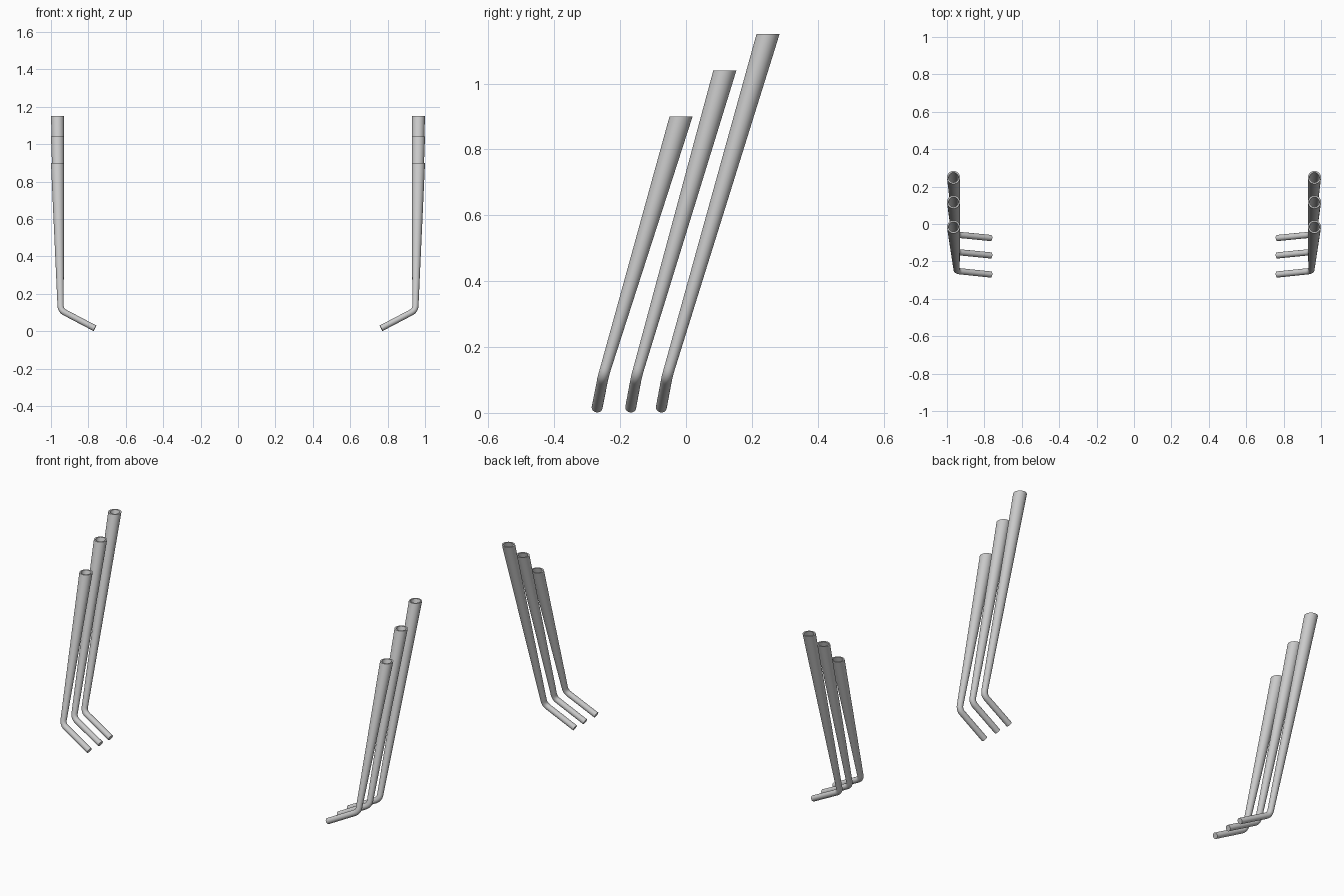
import bpy, bmesh, math
from mathutils import Vector

if "Cube" in bpy.data.objects:
    bpy.data.objects.remove(bpy.data.objects["Cube"])

SIDES = 32
R_LOW, R_TOP, WALL = 0.0165, 0.035, 0.75


def ring(bm, centre, tangent, radius):
    t = tangent.normalized()
    u = (Vector((0, 1, 0)) - t * t.y).normalized()
    v = t.cross(u)
    return [bm.verts.new(centre + radius * (u * math.cos(a) + v * math.sin(a)))
            for a in (2 * math.pi * i / SIDES for i in range(SIDES))]


def pipe(name, foot, knee, top):
    foot, knee, top = Vector(foot), Vector(knee), Vector(top)
    d0, d1 = (knee - foot).normalized(), (top - knee).normalized()
    up = Vector((0, 0, 1))
    # outer skin: foot, rounded knee, then tapered stack cut level at the top
    stations = [(foot, d0, R_LOW)]
    a, b = knee - d0 * 0.025, knee + d1 * 0.025
    for i in range(7):
        k = i / 6
        stations.append((a.lerp(knee, k).lerp(knee.lerp(b, k), k), d0.lerp(d1, k), R_LOW))
    stations.append((top, up, R_TOP))
    # inner bore going back down to just above the knee
    stations.append((top, up, R_TOP * WALL))
    stations.append((b, d1, R_LOW * WALL))

    bm = bmesh.new()
    rings = [ring(bm, *s) for s in stations]
    for p, q in zip(rings, rings[1:]):
        for i in range(SIDES):
            j = (i + 1) % SIDES
            bm.faces.new((p[i], p[j], q[j], q[i]))
    bm.faces.new(rings[0])
    bm.faces.new(rings[-1])
    bmesh.ops.recalc_face_normals(bm, faces=bm.faces)
    mesh = bpy.data.meshes.new(name)
    bm.to_mesh(mesh)
    bm.free()
    obj = bpy.data.objects.new(name, mesh)
    bpy.context.collection.objects.link(obj)
    # matching pipe on the other side
    obj.modifiers.new("Mirror", 'MIRROR').use_axis[0] = True
    bpy.ops.object.select_all(action='DESELECT')
    obj.select_set(True)
    bpy.context.view_layer.objects.active = obj
    bpy.ops.object.shade_smooth_by_angle(angle=math.radians(35))


# three stacks per side, rising towards the back
for name, y_foot, y_knee, y_top, z_top in (
        ("front_pipe", -0.270, -0.251, -0.015, 0.90),
        ("middle_pipe", -0.168, -0.150, 0.118, 1.04),
        ("rear_pipe", -0.075, -0.057, 0.249, 1.15)):
    pipe(name, (0.765, y_foot, 0.016), (0.948, y_knee, 0.112), (0.965, y_top, z_top))
